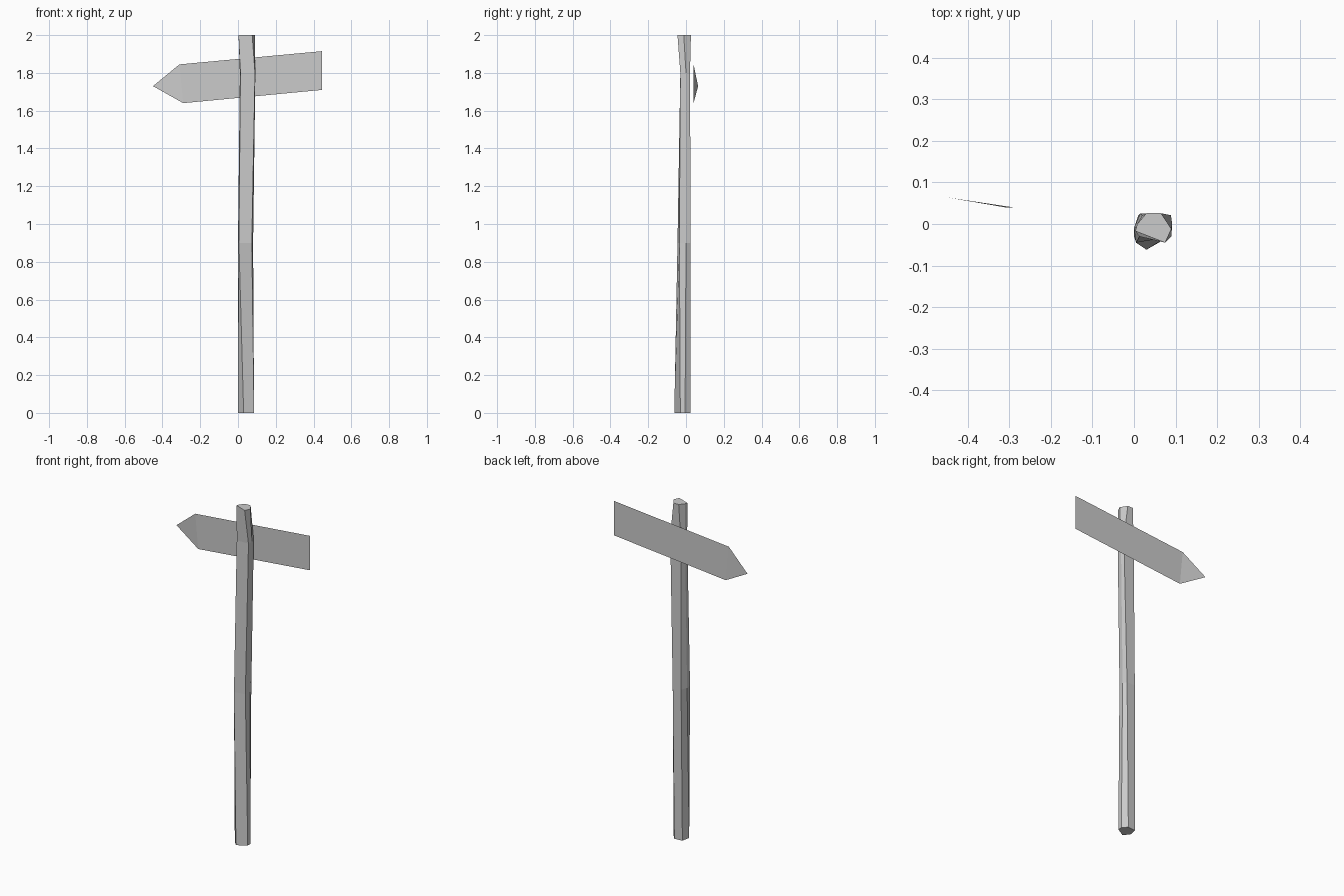
import bpy
import bmesh

cube = bpy.data.objects.get("Cube")
if cube:
    bpy.data.objects.remove(cube, do_unlink=True)

grey = bpy.data.materials.new("weathered_grey")
grey.use_nodes = True
colour = (0.6, 0.6, 0.6, 1)
grey.diffuse_color = colour
grey.node_tree.nodes["Principled BSDF"].inputs["Base Color"].default_value = colour


def finish(name, bm):
    """Turn a bmesh into a flat shaded object."""
    mesh = bpy.data.meshes.new(name)
    bm.to_mesh(mesh)
    bm.free()
    mesh.materials.append(grey)
    bpy.context.collection.objects.link(bpy.data.objects.new(name, mesh))


# Crooked six-sided post: cross-sections lofted from ground to tip
sections = [
    (0.0, [(0, -.03), (.03, -.062), (.085, -.03), (.085, -.005), (.06, .024), (.01, .02)]),
    (0.9, [(0, -.01), (.005, -.045), (.073, -.035), (.08, 0), (.07, .025), (.015, .025)]),
    (1.8, [(.01, -.005), (.013, -.03), (.09, -.03), (.092, 0), (.089, .021), (.02, .021)]),
    (2.0, [(.008, 0), (.003, -.017), (.075, -.045), (.09, -.012), (.065, .026), (.03, .026)]),
]
bm = bmesh.new()
rings = [[bm.verts.new((x, y, z)) for x, y in ring] for z, ring in sections]
for low, high in zip(rings, rings[1:]):
    for i in range(len(low)):
        j = (i + 1) % len(low)
        bm.faces.new((low[i], low[j], high[j], high[i]))
bm.faces.new(rings[0])
bm.faces.new(rings[-1])
bmesh.ops.recalc_face_normals(bm, faces=bm.faces)
finish("post", bm)

# Thin arrow board behind the post, its point bent backwards
bm = bmesh.new()
tip, top_bend, low_bend, low_end, top_end = [bm.verts.new(p) for p in (
    (-.45, .064, 1.73), (-.31, .04, 1.845), (-.29, .04, 1.64),
    (.445, .04, 1.71), (.445, .04, 1.915))]
bm.faces.new((top_bend, low_bend, low_end, top_end))
bm.faces.new((tip, low_bend, top_bend))
finish("arrow_board", bm)
